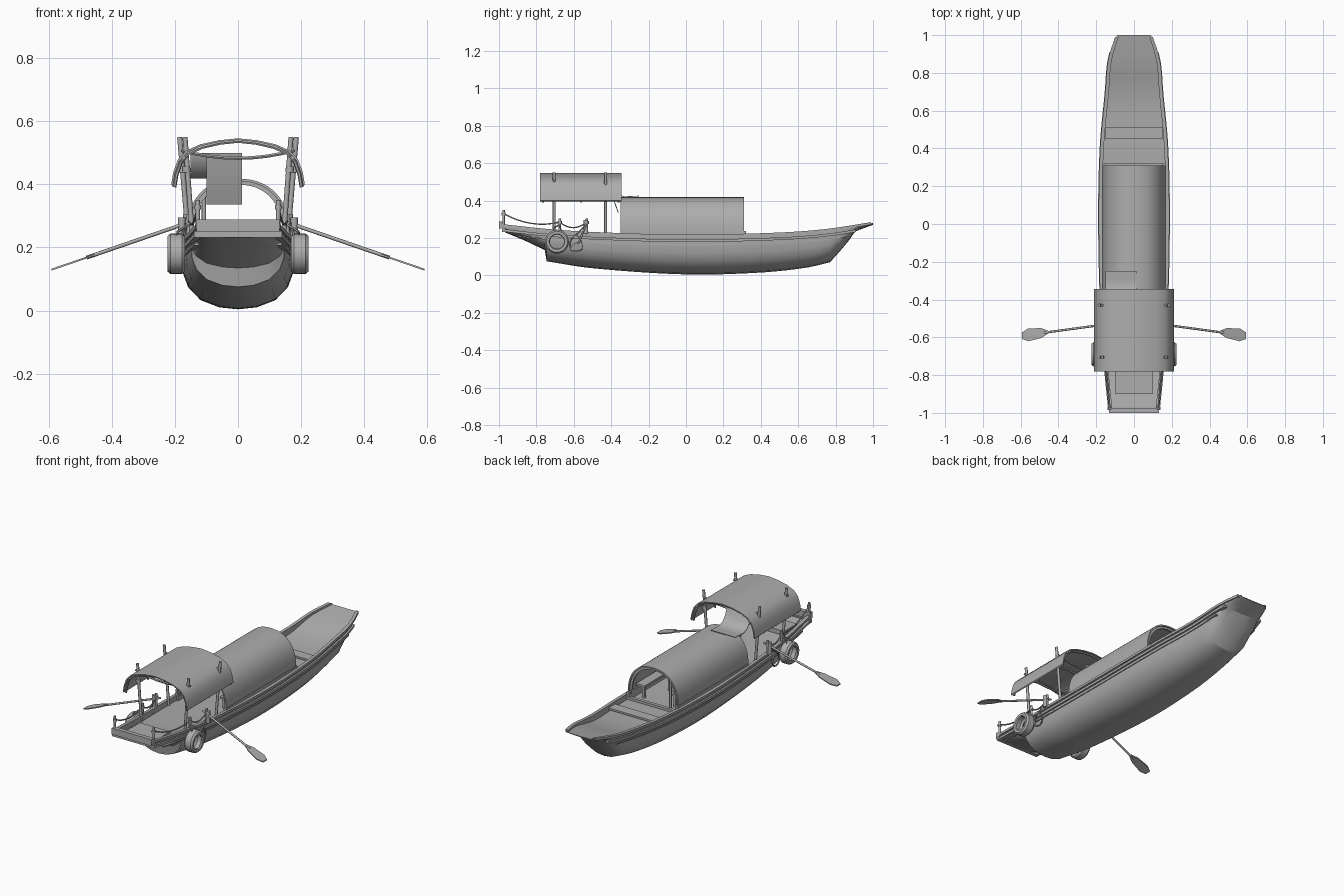
import bpy, bmesh, math
from mathutils import Vector

if "Cube" in bpy.data.objects:
    bpy.data.objects.remove(bpy.data.objects["Cube"])

GREY = (0.42, 0.42, 0.42, 1)
mat = bpy.data.materials.new("plain grey")
mat.use_nodes = True
mat.diffuse_color = GREY
mat.node_tree.nodes["Principled BSDF"].inputs["Base Color"].default_value = GREY


def finish(name, bm, angle=35):
    bmesh.ops.recalc_face_normals(bm, faces=bm.faces)
    mesh = bpy.data.meshes.new(name)
    bm.to_mesh(mesh)
    bm.free()
    ob = bpy.data.objects.new(name, mesh)
    bpy.context.collection.objects.link(ob)
    mesh.materials.append(mat)
    bpy.ops.object.select_all(action='DESELECT')
    ob.select_set(True)
    bpy.context.view_layer.objects.active = ob
    bpy.ops.object.shade_smooth_by_angle(angle=math.radians(angle))
    return ob


def loft(name, rings, angle=35):
    """Skin closed rings and cap both ends."""
    bm = bmesh.new()
    vs = [[bm.verts.new(p) for p in r] for r in rings]
    n = len(rings[0])
    for a, b in zip(vs, vs[1:]):
        for i in range(n):
            j = (i + 1) % n
            bm.faces.new((a[i], a[j], b[j], b[i]))
    bm.faces.new(vs[0])
    bm.faces.new(vs[-1])
    return finish(name, bm, angle)


def box(name, x, y, z):
    return loft(name, [[(x[0], b, z[0]), (x[1], b, z[0]), (x[1], b, z[1]), (x[0], b, z[1])] for b in y])


def tube(name, pts, r, sides=8):
    """Round rod along a path of points."""
    pts = [Vector(p) for p in pts]
    rings = []
    for i, p in enumerate(pts):
        d = (pts[min(i + 1, len(pts) - 1)] - pts[max(i - 1, 0)]).normalized()
        ref = Vector((0, 0, 1)) if abs(d.z) < .8 else Vector((0, 1, 0))
        u = d.cross(ref).normalized()
        v = d.cross(u)
        rings.append([p + r * (math.cos(t) * u + math.sin(t) * v)
                      for t in (2 * math.pi * k / sides for k in range(sides))])
    return loft(name, rings, 50)


def sag(a, b, drop, n=8):
    a, b = Vector(a), Vector(b)
    return [a.lerp(b, i / n) - Vector((0, 0, drop * 4 * (i / n) * (1 - i / n))) for i in range(n + 1)]


def curve(table):
    """Smooth interpolation through (position, value) pairs."""
    def f(y):
        k = 0
        while k < len(table) - 2 and y > table[k + 1][0]:
            k += 1
        (a, p), (b, q) = table[k], table[k + 1]
        t = (y - a) / (b - a)
        def slope(i):
            l, h = table[max(i - 1, 0)], table[min(i + 1, len(table) - 1)]
            return (h[1] - l[1]) / (h[0] - l[0])
        m, n = slope(k) * (b - a), slope(k + 1) * (b - a)
        return ((2*t**3 - 3*t**2 + 1) * p + (t**3 - 2*t**2 + t) * m
                + (3*t**2 - 2*t**3) * q + (t**3 - t**2) * n)
    return f


# Hull lines along the length
half = curve([(-1, .125), (-.75, .15), (-.5, .168), (0, .18), (.4, .172), (.7, .145), (.87, .13), (1, .09)])
sheer = curve([(-1, .27), (-.75, .243), (-.5, .226), (0, .212), (.5, .223), (.75, .242), (1, .28)])
deck = curve([(-1, .25), (-.75, .215), (-.5, .2), (0, .19), (.55, .195), (.7, .21), (.85, .247), (1, .275)])
keel = curve([(-.745, .075), (-.5, .038), (0, .005), (.4, .015), (.65, .042), (.77, .07)])

SECTION = [(1, 1), (1, .8), (.97, .55), (.88, .34), (.66, .14), (.33, .03)]


def hull_ring(y, zk):
    w, zs = half(y), sheer(y)
    side = [(w - .012, deck(y)), (w - .012, zs)]
    side += [(a * w, zk + b * (zs - zk)) for a, b in SECTION]
    return ([(x, y, z) for x, z in side] + [(0, y, zk)]
            + [(-x, y, z) for x, z in reversed(side)])


# Raised bow ramp, body, and thin stern platform
stations = [(-.98, .235), (-.86, .185), (-.755, .135)]
stations += [(y, keel(y)) for y in (-.745 + 1.515 * i / 26 for i in range(27))]
stations += [(.82, .125), (.87, .185), (.905, .235), (.95, .252), (1, .27)]
loft("hull", [hull_ring(y, z) for y, z in stations], 30)


def strake(name, s, y0, y1, out, top, bottom, inner=-.012):
    rings = []
    for i in range(33):
        y = y0 + (y1 - y0) * i / 32
        w, z = half(y), sheer(y)
        rings.append([(s * (w + a), y, z + b) for a, b in
                      ((inner, bottom), (out, bottom), (out, top), (inner, top))])
    loft(name, rings)


# Gunwales, rub rails and anything mirrored
for s, side in ((1, "left"), (-1, "right")):
    strake(side + "_gunwale", s, -.98, .99, .007, .006, -.008)
    strake(side + "_upper_rub_rail", s, -.97, .91, .01, -.02, -.034)
    strake(side + "_lower_rub_rail", s, -.9, .85, .004, -.045, -.052)

    # Cabin sill
    box(side + "_cabin_sill", sorted((s * .15, s * .168)), (-.35, .32), (.19, .236))
    box(side + "_cabin_bench", sorted((s * .09, s * .148)), (-.3, .26), (.255, .267))
    for y in (-.28, .24):
        box(side + "_bench_leg", sorted((s * .095, s * .11)), (y, y + .015), (.19, .255))

    # Canopy posts with lashings
    for y, xb, xt in ((-.705, .142, .168), (-.43, .155, .185)):
        tube(side + "_canopy_post", [(s * xb, y, .2), (s * xt, y, .55)], .008)
        tube(side + "_post_lashing", [(s * (xb + xt) / 2 + s * .008, y, .438), (s * (xb + xt) / 2 + s * .01, y, .458)], .013)
    tube(side + "_canopy_side_pole", [(s * .172, -.77, .485), (s * .172, -.35, .485)], .006)

    # Bow stanchions and ropes
    tops = []
    for y, h in ((-.975, .35), (-.675, .305), (-.53, .305)):
        x = s * half(y)
        tube(side + "_stanchion", [(x, y, sheer(y) - .01), (x, y, h)], .007)
        tube(side + "_stanchion_collar", [(x, y, h - .03), (x, y, h - .015)], .011)
        tops.append((x, y, h - .02))
    for a, b in zip(tops, tops[1:]):
        tube(side + "_rail_rope", sag(a, b, .03), .004, 6)

    # Tyre fender: swept rounded square section with a hollow rim
    rings = []
    prof = [(.064, -.018), (.064, .018), (.056, .028), (.042, .027), (.038, .02),
            (.048, .012), (.048, -.012), (.038, -.02), (.042, -.027), (.056, -.028)]
    bm = bmesh.new()
    for i in range(28):
        t = 2 * math.pi * i / 28
        rings.append([bm.verts.new((s * (.196 + a), -.69 + r * math.cos(t), .18 + r * math.sin(t)))
                      for r, a in prof])
    for i in range(28):
        a, b = rings[i], rings[(i + 1) % 28]
        for j in range(10):
            k = (j + 1) % 10
            bm.faces.new((a[j], a[k], b[k], b[j]))
    finish(side + "_tyre_fender", bm)
    for y in (-.71, -.67):
        tube(side + "_fender_rope", [(s * .16, -.68, .27), (s * .192, y, .25), (s * .196, y, .228)], .004, 6)

    # Hanging rope loop
    loop = [(s * .178, -.59 + .03 * math.sin(t) * (1 - .4 * math.cos(t)), .175 + .04 * math.cos(t))
            for t in (2 * math.pi * i / 16 for i in range(17))]
    tube(side + "_rope_loop", loop, .005, 6)
    tube(side + "_loop_tie", [(s * .178, -.59, .215), (s * .172, -.535, .27)], .004, 6)

    # Oar: shaft, tapered blade and oarlock
    tube(side + "_oar_shaft", [(s * .14, -.53, .285), (s * .48, -.576, .168)], .006)
    blade = []
    for x, w in ((.455, .008), (.49, .026), (.56, .034), (.592, .018)):
        t = (x - .14) / .34
        c = Vector((s * x, -.53 - .046 * t, .285 - .117 * t))
        blade.append([c + Vector((0, a * w, b * .003)) for a, b in ((-1, -1), (1, -1), (1, 1), (-1, 1))])
    loft(side + "_oar_blade", blade)
    tube(side + "_oarlock", [(s * .178, -.535, .225), (s * .178, -.535, .295)], .012)

# Bow boards
box("bow_beam", (-.132, .132), (-1, -.975), (.25, .288))
box("bow_lower_board", (-.14, .14), (-.985, -.965), (.232, .252))
box("bow_hatch", (-.1, .1), (-.9, -.78), (.215, .245))


def arch(name, y, w, z0, h, power, thick, n=28):
    outer, inner = [], []
    for i in range(n + 1):
        t = math.pi * i / n
        c, sn = math.cos(t), max(math.sin(t), 0)
        px, pz = math.copysign(abs(c) ** (2 / power), c), sn ** (2 / power)
        outer.append((px * w, z0 + pz * h))
        inner.append((px * (w - thick), z0 + pz * (h - thick)))
    return loft(name, [[(x, b, z) for x, z in outer + inner[::-1]] for b in y])


# Arched cabin with ribs
arch("cabin_roof", (-.35, .31), .166, .232, .186, 2.3, .008)
for y in (-.335, -.02, .29):
    arch("cabin_rib", (y, y + .012), .161, .22, .193, 2.3, .014)

# Canopy, its ribs and cross poles
rim = [(.212, .4), (.205, .44), (.19, .48), (.165, .507), (.12, .527), (.06, .54), (0, .546)]
outline = rim + [(-x, z) for x, z in rim[-2::-1]]
under = [(x * .975, z - .005) for x, z in outline]
loft("canopy", [[(x, y, z) for x, z in outline + under[::-1]] for y in (-.78, -.345)], 40)
for y in (-.765, -.56, -.36):
    tube("canopy_rib", [(x * .95, y, z - .009) for x, z in outline], .006, 6)
for y in (-.705, -.43):
    tube("canopy_cross_pole", sag((-.18, y, .508), (.18, y, .508), .025), .006, 6)

# Cloth draped from the canopy onto the cabin, with a hanging panel
drape = [(-.25, .422), (-.29, .42), (-.33, .418), (-.36, .43), (-.385, .46), (-.4, .495)]
loft("draped_cloth", [[(x, y, z + d) for x, d in ((-.15, 0), (.012, 0), (.012, .004), (-.15, .004))]
                      for y, z in drape], 60)
panel = [(-.41, .5), (-.395, .42), (-.365, .337)]
loft("hanging_panel", [[(x, y + d, z) for x, d in ((-.1, 0), (.012, 0), (.012, .005), (-.1, .005))]
                       for y, z in panel], 60)

# Stern thwart and deck boards
box("stern_thwart", (-.152, .152), (.45, .512), (.205, .216))
box("cabin_threshold", (-.155, .155), (.3, .32), (.185, .205))
tube("cabin_door_post", [(-.108, .3, .19), (-.108, .3, .375)], .007)
box("cabin_table", (-.05, .05), (-.05, .1), (.19, .25))
